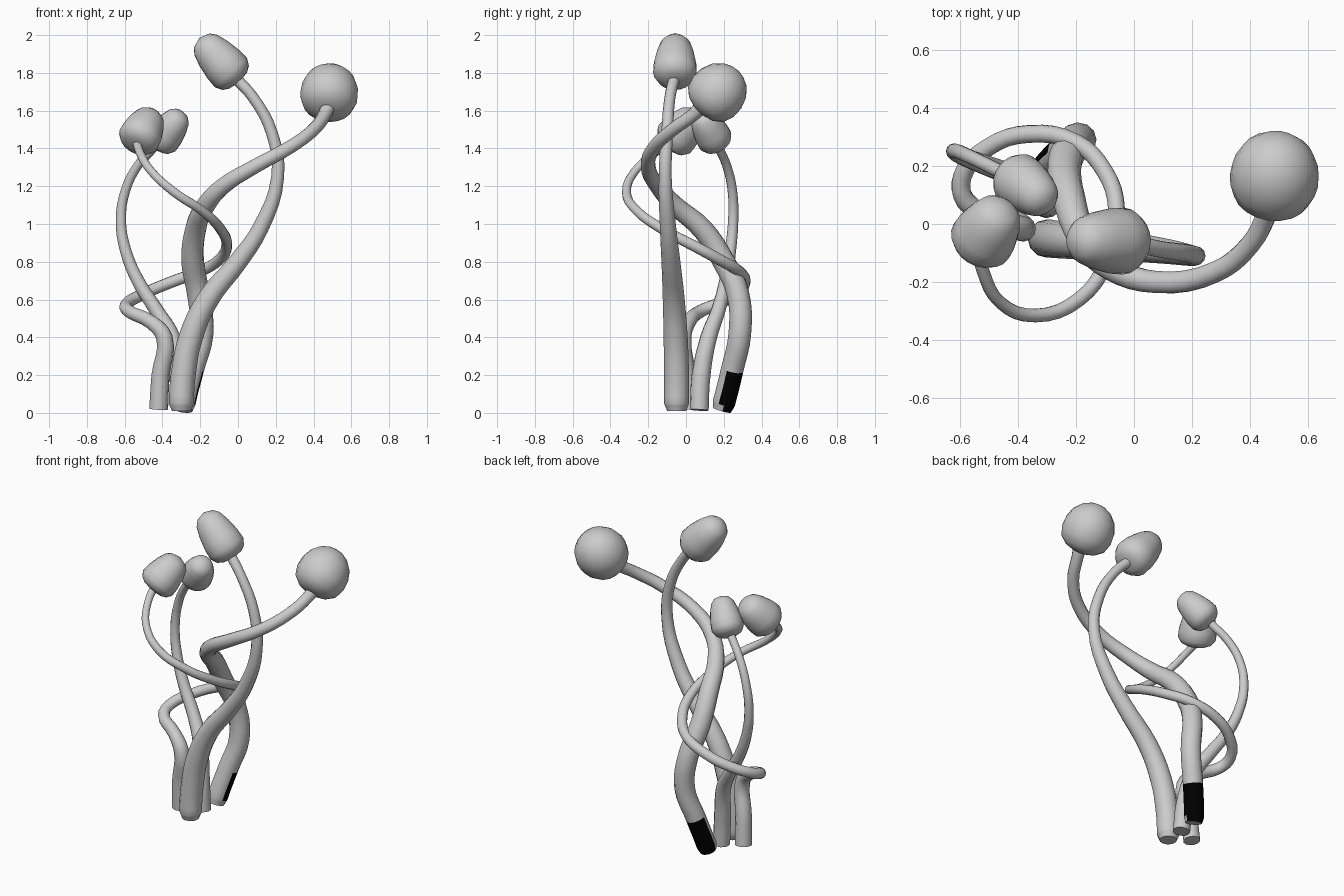
import bpy, bmesh, math
from mathutils import Vector

if "Cube" in bpy.data.objects:
    bpy.data.objects.remove(bpy.data.objects["Cube"])


def material(name, value):
    m = bpy.data.materials.new(name)
    m.use_nodes = True
    m.diffuse_color = (value, value, value, 1)
    m.node_tree.nodes["Principled BSDF"].inputs["Base Color"].default_value = (value, value, value, 1)
    return m


GREY = material("pale grey", 0.6)
BLACK = material("black", 0.0)


def finish(name, mesh):
    obj = bpy.data.objects.new(name, mesh)
    bpy.context.collection.objects.link(obj)
    bpy.ops.object.select_all(action="DESELECT")
    obj.select_set(True)
    bpy.context.view_layer.objects.active = obj
    bpy.ops.object.shade_smooth_by_angle(angle=math.radians(50))
    return obj


def stem(name, points):
    """Tapered tube through (x, y, z, radius) points."""
    curve = bpy.data.curves.new(name, "CURVE")
    curve.dimensions = "3D"
    curve.bevel_depth = 1
    curve.bevel_resolution = 4
    curve.resolution_u = 4
    curve.use_fill_caps = True
    spline = curve.splines.new("BEZIER")
    spline.bezier_points.add(len(points) - 1)
    for bp, (x, y, z, r) in zip(spline.bezier_points, points):
        bp.co, bp.radius = (x, y, z), r
        bp.handle_left_type = bp.handle_right_type = "AUTO"
    helper = bpy.data.objects.new(name + "_path", curve)
    bpy.context.collection.objects.link(helper)
    deps = bpy.context.evaluated_depsgraph_get()
    mesh = bpy.data.meshes.new_from_object(helper.evaluated_get(deps))
    bpy.data.objects.remove(helper)
    mesh.materials.clear()
    mesh.materials.append(GREY)
    return finish(name, mesh)


# bud outline: (share of length, share of radius)
BLUNT = [(0, .25), (.02, .55), (.08, .82), (.2, 1), (.4, .98), (.65, .86), (.84, .7), (.94, .48), (1, 0)]
ROUND = [(0, .3), (.05, .6), (.17, .88), (.36, 1), (.56, .98), (.75, .84), (.9, .57), (.97, .3), (1, 0)]


def bud(name, start, end, radius, profile, sides=20):
    """Turned bud from start to end."""
    start, end = Vector(start), Vector(end)
    axis = end - start
    turn = axis.to_track_quat("Z", "Y")
    bm = bmesh.new()
    rings = []
    for t, r in profile[:-1]:
        rings.append([bm.verts.new(start + axis * t + turn @ Vector(
            (radius * r * math.cos(a), radius * r * math.sin(a), 0)))
            for a in (math.tau * i / sides for i in range(sides))])
    tip = bm.verts.new(end)
    bm.faces.new(rings[0][::-1])
    for low, high in zip(rings, rings[1:]):
        for i in range(sides):
            j = (i + 1) % sides
            bm.faces.new((low[i], low[j], high[j], high[i]))
    for i in range(sides):
        bm.faces.new((rings[-1][i], rings[-1][(i + 1) % sides], tip))
    mesh = bpy.data.meshes.new(name)
    bm.to_mesh(mesh)
    bm.free()
    mesh.materials.append(GREY)
    return finish(name, mesh)


# tall stem, bending right and back over
stem("tall_stem", [
    (-.3, -.05, .01, .05), (-.3, -.05, .05, .066), (-.29, -.05, .2, .066), (-.25, -.055, .4, .064),
    (-.16, -.065, .6, .058), (0, -.08, .8, .05), (.12, -.095, .98, .043), (.21, -.11, 1.25, .034),
    (.18, -.1, 1.48, .031), (.08, -.085, 1.67, .029), (-.02, -.06, 1.78, .03)])
bud("tall_bud", (.005, -.06, 1.755), (-.205, -.055, 1.985), .115, BLUNT)

# thick stem, sweeping forward then out to the left
thick = stem("thick_stem", [
    (-.29, .19, .015, .05), (-.285, .2, .05, .06), (-.24, .245, .23, .06), (-.19, .285, .42, .06),
    (-.21, .275, .63, .06), (-.24, .2, .8, .06), (-.225, .09, .97, .057), (-.17, -.06, 1.1, .05),
    (-.08, -.15, 1.2, .044), (.08, -.2, 1.3, .039), (.28, -.165, 1.41, .036), (.4, -.07, 1.5, .035),
    (.46, .04, 1.58, .035), (.48, .09, 1.63, .04)])
# dark patch on the rear of its foot
thick.data.materials.append(BLACK)
for p in thick.data.polygons:
    if p.center.z < .23 and p.normal.y > -.25:
        p.material_index = 1
bud("thick_bud", (.47, .07, 1.6), (.5, .28, 1.81), .153, ROUND)

# rear stem, bowing out to the right
stem("rear_stem", [
    (-.3, .07, .015, .05), (-.315, .08, .2, .05), (-.35, .12, .4, .044), (-.43, .17, .54, .038),
    (-.53, .21, .7, .034), (-.595, .235, .86, .03), (-.62, .25, 1.02, .027), (-.595, .245, 1.18, .025),
    (-.53, .215, 1.31, .024), (-.44, .17, 1.41, .024)])
bud("rear_bud", (-.43, .175, 1.41), (-.295, .07, 1.59), .095, BLUNT)

# thin stem, coiling around the others
stem("coiled_stem", [
    (-.42, .02, .02, .05), (-.41, .005, .2, .048), (-.39, -.015, .4, .044), (-.46, .015, .48, .038),
    (-.58, .08, .54, .034), (-.59, .165, .575, .032), (-.5, .265, .63, .031), (-.36, .31, .69, .031),
    (-.2, .28, .75, .03), (-.1, .18, .81, .03), (-.06, .05, .88, .029), (-.09, -.12, .97, .027),
    (-.19, -.26, 1.07, .025), (-.34, -.315, 1.17, .024), (-.46, -.27, 1.28, .022),
    (-.52, -.16, 1.38, .022), (-.535, -.08, 1.43, .024)])
bud("coiled_bud", (-.545, -.09, 1.415), (-.45, .06, 1.59), .112, BLUNT)
